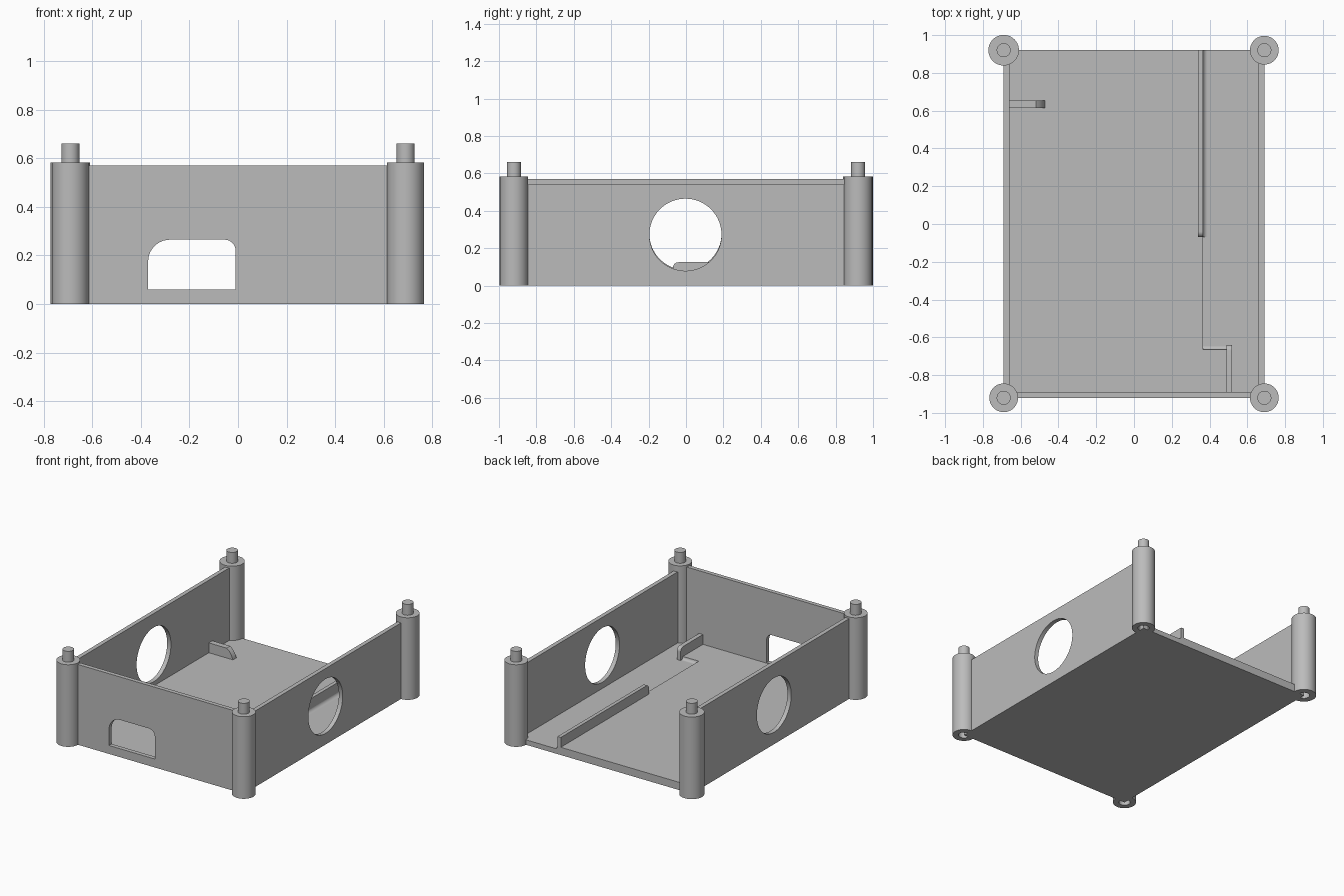
import bpy, bmesh, math
from mathutils import Vector

cube = bpy.data.objects.get("Cube")
if cube:
    bpy.data.objects.remove(cube, do_unlink=True)

GREY = (0.5, 0.5, 0.5, 1)
mat = bpy.data.materials.new("plain grey")
mat.use_nodes = True
mat.diffuse_color = GREY
mat.node_tree.nodes["Principled BSDF"].inputs["Base Color"].default_value = GREY

HX, HY = 0.69, 0.92      # post centres and outer wall faces
T = 0.03                 # wall thickness
LOW, HIGH = 0.035, 0.055  # recessed and main floor levels
RAIL_TOP = 0.125


def finish(name, bm, smooth=False):
    bmesh.ops.recalc_face_normals(bm, faces=bm.faces)
    mesh = bpy.data.meshes.new(name)
    bm.to_mesh(mesh)
    bm.free()
    mesh.materials.append(mat)
    obj = bpy.data.objects.new(name, mesh)
    bpy.context.collection.objects.link(obj)
    if smooth:
        activate(obj)
        bpy.ops.object.shade_smooth_by_angle(angle=math.radians(30))
    return obj


def activate(obj):
    bpy.ops.object.select_all(action="DESELECT")
    obj.select_set(True)
    bpy.context.view_layer.objects.active = obj


def prism(name, pts, axis, start, end, smooth=False):
    """Extrude a 2D outline along an axis; the outline uses the other two axes in order."""
    bm = bmesh.new()
    verts = []
    for p in pts:
        co = list(p)
        co.insert("xyz".index(axis), start)
        verts.append(bm.verts.new(co))
    face = bm.faces.new(verts)
    moved = bmesh.ops.extrude_face_region(bm, geom=[face])["geom"]
    step = Vector((axis == "x", axis == "y", axis == "z")) * (end - start)
    bmesh.ops.translate(bm, vec=step, verts=[g for g in moved if isinstance(g, bmesh.types.BMVert)])
    return finish(name, bm, smooth)


def rect(a0, a1, b0, b1):
    return [(a0, b0), (a1, b0), (a1, b1), (a0, b1)]


def arc(ca, cb, r, deg0, deg1, n=10):
    angles = [math.radians(deg0 + (deg1 - deg0) * i / n) for i in range(n + 1)]
    return [(ca + r * math.cos(t), cb + r * math.sin(t)) for t in angles]


def cut(obj, cutter):
    mod = obj.modifiers.new("opening", "BOOLEAN")
    mod.operation, mod.solver, mod.object = "DIFFERENCE", "EXACT", cutter
    activate(obj)
    bpy.ops.object.modifier_apply(modifier=mod.name)
    bpy.data.objects.remove(cutter, do_unlink=True)
    activate(obj)
    bpy.ops.object.shade_smooth_by_angle(angle=math.radians(30))


# Floor: thin base with a raised main area beside the recessed channel
prism("floor_base", rect(-HX, HX, -HY, HY), "z", 0, LOW)
prism("floor_main", [(-HX, -HY), (0.49, -HY), (0.49, -0.665), (0.365, -0.665),
                     (0.365, HY), (-HX, HY)], "z", 0, HIGH)

# Side walls with round openings
for name, x, top, zc in (("left_wall", HX - T, 0.54, 0.272), ("right_wall", -HX, 0.57, 0.278)):
    wall = prism(name, rect(-HY, HY, 0, top), "x", x, x + T)
    hole = prism("hole_cutter", arc(-0.003, zc, 0.193, 0, 354.375, 63), "x", x - 0.1, x + T + 0.1)
    cut(wall, hole)

# Front wall with a rounded window
front = prism("front_wall", rect(-HX, HX, 0, 0.57), "y", -HY, -HY + T)
window = [(-0.37, 0.06), (-0.01, 0.06)] + arc(-0.055, 0.22, 0.045, 0, 90) + arc(-0.28, 0.175, 0.09, 90, 180)
cut(front, prism("window_cutter", window, "y", -HY - 0.1, -HY + 0.1))


# Corner posts: hollow socket below, pin on top
def post(name, x, y, r):
    pin, depth, top = 0.037, 0.08, 0.583
    outline = [(0, depth), (pin, depth), (pin, 0), (r, 0), (r, top), (pin, top), (pin, 0.66), (0, 0.66)]
    bm = bmesh.new()
    vs = [bm.verts.new((a, 0, z)) for a, z in outline]
    edges = [bm.edges.new(pair) for pair in zip(vs, vs[1:])]
    bmesh.ops.spin(bm, geom=vs + edges, cent=(0, 0, 0), axis=(0, 0, 1),
                   angle=math.tau, steps=48, use_merge=True)
    bmesh.ops.remove_doubles(bm, verts=bm.verts, dist=0.0001)
    bmesh.ops.translate(bm, vec=(x, y, 0), verts=bm.verts)
    finish(name, bm, True)


for side, x in (("left", HX), ("right", -HX)):
    for end, y in (("front", -HY), ("back", HY)):
        post(f"{end}_{side}_post", x, y, 0.081 if (end, side) == ("back", "right") else 0.076)

# Long rail with a rounded front end and a fillet towards the channel
R = 0.03
rail = [(HY, 0.01), (HY, RAIL_TOP)] + arc(-0.07 + R, RAIL_TOP - R, R, 90, 180) + [(-0.07, 0.01)]
prism("long_rail", rail, "x", 0.34, 0.366, True)
F = 0.025
fillet = [(0.36, LOW - 0.01), (0.36, LOW + F)] + arc(0.365 + F, LOW + F, F, 180, 270) + [(0.365 + F, LOW - 0.01)]
prism("rail_fillet", fillet, "y", -0.07, HY, True)

# Short rail behind the front wall, with a curved step beside it
short = [(-HY + 0.01, 0.01), (-0.64, 0.01)] + arc(-0.64 - R, RAIL_TOP - R, R, 0, 90) + [(-HY + 0.01, RAIL_TOP)]
prism("short_rail", short, "x", 0.49, 0.52, True)
S = HIGH - LOW
step = [(-0.67, 0.01), (-0.67, HIGH)] + arc(-0.665 + S, HIGH, S, 180, 270) + [(-0.64, LOW), (-0.64, 0.01)]
prism("curved_step", step, "x", 0.365, 0.495, True)

# Small rib standing on the floor by the right wall
rib = [(-HX + 0.01, 0.02), (-0.47, 0.02), (-0.47, HIGH), (-0.483, 0.085),
       (-0.5, 0.11), (-0.52, RAIL_TOP), (-HX + 0.01, RAIL_TOP)]
prism("wall_rib", rib, "y", 0.615, 0.655, True)
